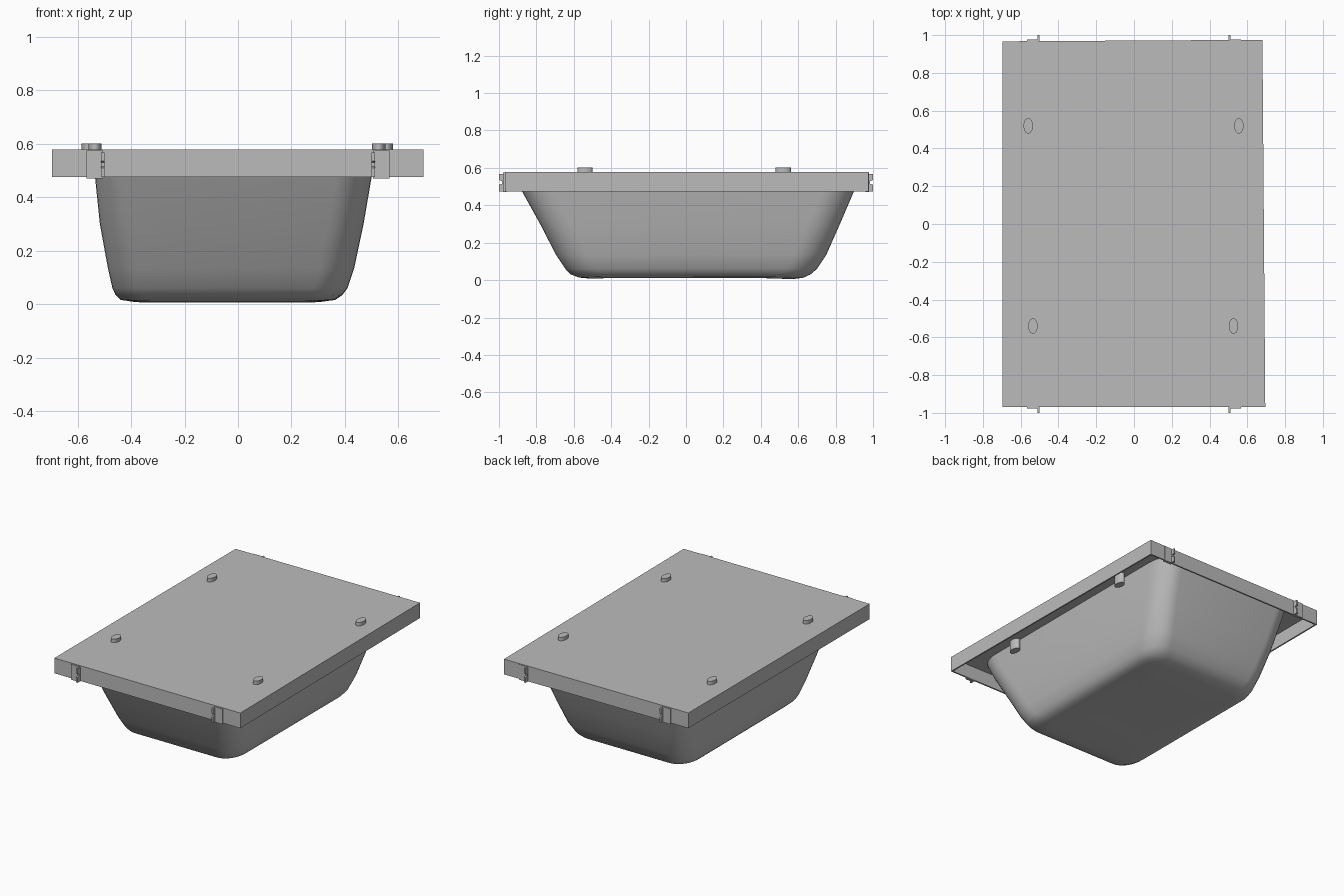
import bpy
import bmesh
import math

default_cube = bpy.data.objects.get("Cube")
if default_cube:
    bpy.data.objects.remove(default_cube, do_unlink=True)

# One plain grey for everything
grey = bpy.data.materials.new("plain_grey")
grey.use_nodes = True
grey.diffuse_color = (0.5, 0.5, 0.5, 1)
grey.node_tree.nodes["Principled BSDF"].inputs["Base Color"].default_value = (0.5, 0.5, 0.5, 1)


def finish(bm, name, smooth_angle=None):
    """Turn a bmesh into a named, coloured object."""
    bmesh.ops.recalc_face_normals(bm, faces=bm.faces)
    mesh = bpy.data.meshes.new(name)
    bm.to_mesh(mesh)
    bm.free()
    mesh.materials.append(grey)
    obj = bpy.data.objects.new(name, mesh)
    bpy.context.collection.objects.link(obj)
    if smooth_angle:
        bpy.ops.object.select_all(action='DESELECT')
        obj.select_set(True)
        bpy.context.view_layer.objects.active = obj
        bpy.ops.object.shade_smooth_by_angle(angle=math.radians(smooth_angle))
    return obj


def bridge(bm, lower, upper):
    for i in range(len(lower)):
        j = (i + 1) % len(lower)
        bm.faces.new((lower[i], lower[j], upper[j], upper[i]))


# Lid: slightly skewed tray, open underneath, with a thin skirt
LID_TOP, LID_BOTTOM, WALL = 0.578, 0.475, 0.01
corners = [(-0.697, -0.968), (0.695, -0.968), (0.68, 0.975), (-0.695, 0.967)]


def lid_ring(bm, z, inset):
    return [bm.verts.new((x - math.copysign(inset, x), y - math.copysign(inset, y), z))
            for x, y in corners]


bm = bmesh.new()
rings = [lid_ring(bm, LID_TOP, 0), lid_ring(bm, LID_BOTTOM, 0),
         lid_ring(bm, LID_BOTTOM, WALL), lid_ring(bm, LID_TOP - WALL, WALL)]
for a, b in zip(rings, rings[1:]):
    bridge(bm, a, b)
bm.faces.new(rings[0])
bm.faces.new(rings[-1])
finish(bm, "lid")

# Basin: stacked rounded rectangles (z, left edge, right edge, front, back, corner scale)
levels = [
    (0.57, -0.545, 0.515, -0.92, 0.935, 1.0),
    (0.475, -0.535, 0.50, -0.877, 0.898, 1.0),
    (0.30, -0.517, 0.47, -0.78, 0.823, 1.0),
    (0.135, -0.487, 0.435, -0.695, 0.75, 1.0),
    (0.06, -0.470, 0.41, -0.645, 0.70, 0.95),
    (0.03, -0.458, 0.39, -0.615, 0.665, 0.9),
    (0.012, -0.44, 0.365, -0.57, 0.625, 0.85),
    (0.004, -0.40, 0.32, -0.51, 0.57, 0.8),
    (0.004, -0.20, 0.16, -0.25, 0.28, 0.4),
]
CORNER_X, CORNER_Y, STEPS = 0.13, 0.17, 8


def basin_ring(bm, z, x0, x1, y0, y1, scale):
    rx, ry = CORNER_X * scale, CORNER_Y * scale
    centres = [(x1 - rx, y1 - ry), (x0 + rx, y1 - ry), (x0 + rx, y0 + ry), (x1 - rx, y0 + ry)]
    verts = []
    for quarter, (cx, cy) in enumerate(centres):
        for step in range(STEPS + 1):
            a = (quarter + step / STEPS) * math.pi / 2
            x, y = cx + rx * math.cos(a), cy + ry * math.sin(a)
            # the floor arches gently in the middle of its length
            lift = 0.014 * max(0, 1 - (y / 0.6) ** 2) if z < 0.05 else 0
            verts.append(bm.verts.new((x, y, z + lift)))
    return verts


bm = bmesh.new()
rings = [basin_ring(bm, *level) for level in levels]
for a, b in zip(rings, rings[1:]):
    bridge(bm, a, b)
bm.faces.new(rings[-1])
finish(bm, "basin", 60)

# Pegs: oval pins passing through the lid
for name, x, y in [("front_right_peg", -0.535, -0.54), ("front_left_peg", 0.527, -0.54),
                   ("back_right_peg", -0.56, 0.52), ("back_left_peg", 0.555, 0.52)]:
    bm = bmesh.new()
    bmesh.ops.create_cone(bm, cap_ends=True, segments=24, radius1=1, radius2=1, depth=1)
    bmesh.ops.scale(bm, vec=(0.025, 0.041, 0.104), verts=bm.verts)
    bmesh.ops.translate(bm, vec=(x, y, 0.55), verts=bm.verts)
    finish(bm, name, 40)

# Latches: a thin plate on each end wall with a notched fin at its inner edge
fin = [(0.965, 0.475), (1.0, 0.475), (1.0, 0.51), (0.985, 0.515),
       (0.985, 0.53), (1.0, 0.535), (1.0, 0.568), (0.965, 0.568)]


def extrude_x(name, profile, x0, x1, sx, sy):
    bm = bmesh.new()
    sides = [[bm.verts.new((sx * x, sy * y, z)) for y, z in profile] for x in (x0, x1)]
    bridge(bm, *sides)
    for side in sides:
        bm.faces.new(side)
    finish(bm, name)


plate = [(0.96, 0.471), (0.978, 0.471), (0.978, 0.575), (0.96, 0.575)]
for sx, side in ((-1, "right"), (1, "left")):
    for sy, end in ((1, "back"), (-1, "front")):
        extrude_x(f"{end}_{side}_latch_plate", plate, 0.505, 0.567, sx, sy)
        extrude_x(f"{end}_{side}_latch_fin", fin, 0.50, 0.512, sx, sy)
